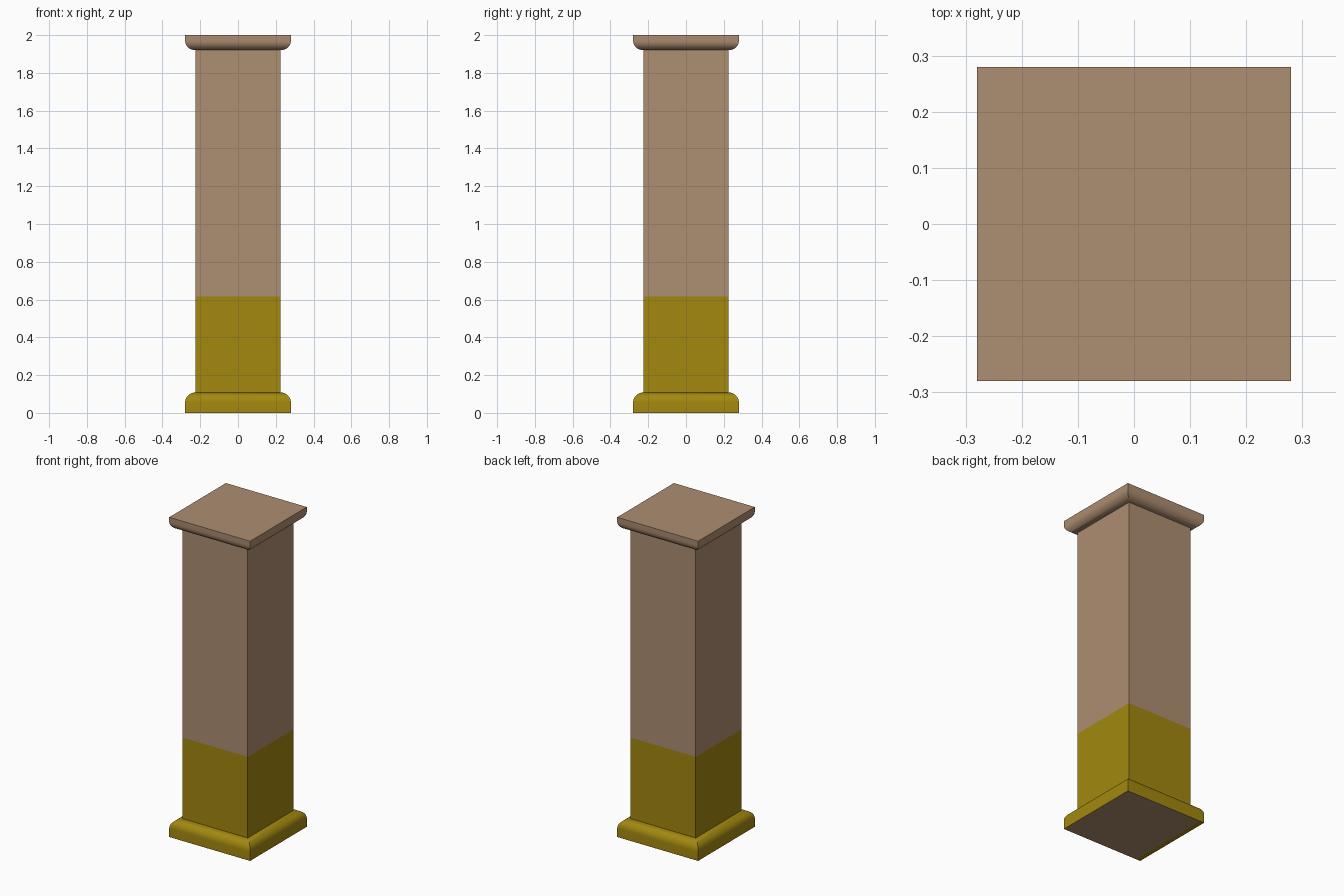
import bpy, bmesh, math

if "Cube" in bpy.data.objects:
    bpy.data.objects.remove(bpy.data.objects["Cube"])


def material(name, srgb):
    m = bpy.data.materials.new(name)
    m.diffuse_color = [((c / 255 + 0.055) / 1.055) ** 2.4 for c in srgb] + [1]
    m.use_nodes = True
    m.node_tree.nodes["Principled BSDF"].inputs["Base Color"].default_value = m.diffuse_color
    return m


tan = material("tan_plaster", (174, 142, 113))
ochre = material("ochre_paint", (162, 136, 15))

SHAFT, EDGE = 0.225, 0.28


def square_loft(name, profile, cap_bottom, cap_top, mats):
    """Stack square rings (half width, z) into a mitred solid."""
    bm = bmesh.new()
    rings = [[bm.verts.new((sx * h, sy * h, z))
              for sx, sy in ((-1, -1), (1, -1), (1, 1), (-1, 1))]
             for h, z in profile]
    for a, b in zip(rings, rings[1:]):
        for i in range(4):
            j = (i + 1) % 4
            bm.faces.new((a[i], a[j], b[j], b[i]))
    if cap_bottom:
        bm.faces.new(rings[0][::-1])
    if cap_top:
        bm.faces.new(rings[-1])
    me = bpy.data.meshes.new(name)
    ob = bpy.data.objects.new(name, me)
    bpy.context.collection.objects.link(ob)
    for m in mats:
        me.materials.append(m)
    return ob, bm


def finish(ob, bm):
    bm.to_mesh(ob.data)
    bm.free()
    bpy.ops.object.select_all(action='DESELECT')
    ob.select_set(True)
    bpy.context.view_layer.objects.active = ob
    bpy.ops.object.shade_smooth_by_angle(angle=math.radians(35))


def quarter_round(z0, rz, steps=8):
    r = EDGE - SHAFT
    return [(SHAFT + r * math.cos(t), z0 + rz * math.sin(t))
            for t in (math.pi / 2 * k / steps for k in range(steps + 1))]


# Base moulding: painted sides, bare underside with a thin painted strip
ob, bm = square_loft("base_moulding", [(EDGE, 0)] + quarter_round(0.055, 0.053),
                     True, False, [ochre, tan])
bottom = [f for f in bm.faces if f.normal.z < -0.9 or len({round(v.co.z, 4) for v in f.verts}) == 1]
geom = bottom + [e for f in bottom for e in f.edges] + [v for f in bottom for v in f.verts]
bmesh.ops.bisect_plane(bm, geom=geom, plane_co=(-EDGE + 0.03, 0, 0), plane_no=(1, 0, 0))
for f in bm.faces:
    if all(v.co.z < 1e-5 for v in f.verts) and f.calc_center_median().x > -0.2:
        f.material_index = 1
finish(ob, bm)

# Shaft: painted below the colour line
ob, bm = square_loft("shaft", [(SHAFT, 0.108), (SHAFT, 0.615), (SHAFT, 1.92)],
                     False, False, [tan, ochre])
for f in bm.faces:
    f.material_index = int(f.calc_center_median().z < 0.615)
finish(ob, bm)

# Top moulding
ob, bm = square_loft("top_moulding", quarter_round(1.97, -0.05)[::-1] + [(EDGE, 2.0)],
                     False, True, [tan])
finish(ob, bm)
